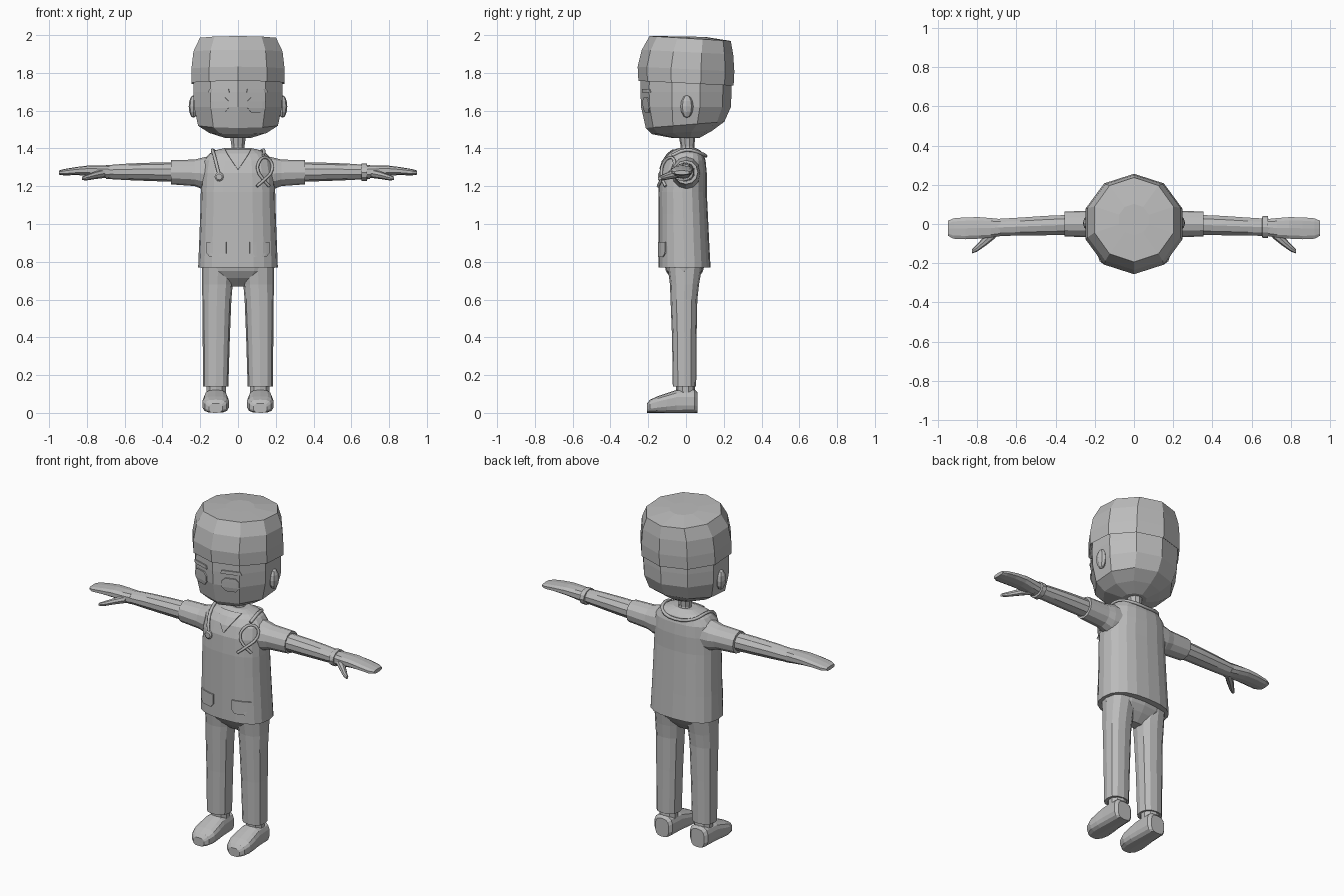
import bpy, bmesh, math
from mathutils import Vector
from mathutils.bvhtree import BVHTree

grey = bpy.data.materials.new("plain_grey")
grey.diffuse_color = (0.5, 0.5, 0.5, 1)


def finish(name, bm):
    bmesh.ops.recalc_face_normals(bm, faces=bm.faces)
    me = bpy.data.meshes.new(name)
    bm.to_mesh(me)
    bm.free()
    me.materials.append(grey)
    ob = bpy.data.objects.new(name, me)
    bpy.context.collection.objects.link(ob)
    return ob


def loft(name, rings, n=12, power=2.0, axis="z", side=1):
    """Skin rings (t, centre_a, centre_b, radius_a, radius_b, tilt) along an axis."""
    bm = bmesh.new()
    loops = []
    for t, ca, cb, ra, rb, *tilt in rings:
        loop = []
        for i in range(n):
            w = math.pi / 2 + 2 * math.pi * i / n
            c, s = math.cos(w), math.sin(w)
            a = ra * math.copysign(abs(c) ** (2 / power), c)
            b = rb * math.copysign(abs(s) ** (2 / power), s)
            k = (tilt[0] if tilt else 0) * b
            if axis == "z":
                p = (ca + a, cb + b, t + k)
            elif axis == "x":
                p = (t + k, ca + a, cb + b)
            else:
                p = (ca + a, t + k, cb + b)
            loop.append(bm.verts.new((p[0] * side, p[1], p[2])))
        loops.append(loop)
    for lo, hi in zip(loops, loops[1:]):
        for i in range(n):
            j = (i + 1) % n
            bm.faces.new((lo[i], lo[j], hi[j], hi[i]))
    bm.faces.new(loops[0])
    bm.faces.new(loops[-1])
    return finish(name, bm)


def tree_of(ob):
    me = ob.data
    return BVHTree.FromPolygons([v.co for v in me.vertices],
                                [list(p.vertices) for p in me.polygons])


def front_y(tree, x, z):
    hit = tree.ray_cast(Vector((x, -1, z)), Vector((0, 1, 0)))[0]
    return hit.y if hit else -0.08


def patch(name, tree, rows, thick=0.009, cols=6):
    """Thin plate laid on a front surface; rows are (z, x_start, x_end)."""
    bm = bmesh.new()
    grid = []
    for z, x0, x1 in rows:
        xs = [x0 + (x1 - x0) * i / cols for i in range(cols + 1)]
        grid.append([bm.verts.new((x, front_y(tree, x, z) - 0.003, z)) for x in xs])
    for r0, r1 in zip(grid, grid[1:]):
        for i in range(cols):
            bm.faces.new((r0[i], r0[i + 1], r1[i + 1], r1[i]))
    ob = finish(name, bm)
    m = ob.modifiers.new("thickness", "SOLIDIFY")
    m.thickness, m.offset = thick, 0


def tube(name, pts, radius):
    cu = bpy.data.curves.new(name, "CURVE")
    cu.dimensions, cu.bevel_depth, cu.bevel_resolution = "3D", radius, 1
    cu.use_fill_caps, cu.resolution_u = True, 3
    sp = cu.splines.new("BEZIER")
    sp.bezier_points.add(len(pts) - 1)
    for bp, p in zip(sp.bezier_points, pts):
        bp.co = p
        bp.handle_left_type = bp.handle_right_type = "AUTO"
    cu.materials.append(grey)
    bpy.context.collection.objects.link(bpy.data.objects.new(name, cu))


# Head, cap and neck
head = loft("head", [
    (1.455, 0, 0.0, 0.07, 0.07),
    (1.485, 0, -0.02, 0.16, 0.16, 0.06),
    (1.525, 0, -0.005, 0.222, 0.208, 0.08),
    (1.62, 0, 0, 0.245, 0.238),
    (1.70, 0, 0, 0.248, 0.241),
    (1.77, 0, 0, 0.246, 0.24)], n=10)
loft("cap", [
    (1.765, 0, 0, 0.235, 0.23, -0.05),
    (1.745, 0, 0, 0.260, 0.252, -0.05),
    (1.82, 0, 0, 0.259, 0.256, -0.05),
    (1.91, 0, 0.008, 0.248, 0.242, -0.05),
    (1.982, 0, 0.022, 0.212, 0.215, -0.06),
    (1.992, 0, 0.022, 0.08, 0.08, -0.02)], n=10)
loft("neck", [(1.36, 0, 0.01, 0.045, 0.045), (1.41, 0, 0.008, 0.036, 0.036),
              (1.48, 0, 0.005, 0.046, 0.046)], n=10)

# Shirt body
shirt = loft("shirt", [
    (0.77, 0, -0.008, 0.211, 0.138),
    (0.92, 0, -0.012, 0.205, 0.134),
    (1.05, 0, -0.015, 0.200, 0.131),
    (1.17, 0, -0.018, 0.197, 0.128),
    (1.27, 0, -0.015, 0.192, 0.125),
    (1.335, 0, -0.008, 0.182, 0.112),
    (1.372, 0, 0.0, 0.152, 0.093),
    (1.39, 0, 0.002, 0.122, 0.072),
    (1.402, 0, 0.005, 0.07, 0.045)], n=20, power=2.5)
chest, face = tree_of(shirt), tree_of(head)

# Trouser hips
loft("hips", [(0.67, 0, -0.005, 0.06, 0.03), (0.715, 0, -0.008, 0.15, 0.075),
              (0.75, 0, -0.008, 0.19, 0.098), (0.80, 0, -0.008, 0.196, 0.11)],
     n=16, power=2.4)

for s, tag in ((1, "left"), (-1, "right")):
    # Legs and shoes
    loft(tag + "_trouser_leg", [
        (0.14, 0.118, -0.008, 0.067, 0.062), (0.4, 0.115, -0.009, 0.072, 0.065),
        (0.6, 0.112, -0.011, 0.077, 0.071), (0.68, 0.109, -0.008, 0.081, 0.077),
        (0.78, 0.105, -0.006, 0.085, 0.092)], power=2.4, side=s)
    loft(tag + "_ankle", [(0.08, 0.116, 0, 0.054, 0.05),
                          (0.16, 0.116, -0.004, 0.054, 0.05)], n=10, side=s)
    loft(tag + "_shoe", [(y, 0.118, h / 2, w, h / 2) for y, w, h in (
        (0.06, 0.045, 0.11), (0.045, 0.06, 0.125), (-0.05, 0.064, 0.122),
        (-0.10, 0.069, 0.105), (-0.15, 0.071, 0.088), (-0.19, 0.058, 0.07),
        (-0.206, 0.036, 0.05))], n=14, power=3, axis="y", side=s)

    # Sleeve, arm, hand and thumb
    loft(tag + "_sleeve", [
        (0.11, 0.0, 1.268, 0.08, 0.10), (0.19, 0.0, 1.268, 0.075, 0.083),
        (0.23, 0.0, 1.271, 0.068, 0.070), (0.355, 0.0, 1.274, 0.063, 0.064)],
         axis="x", side=s)
    loft(tag + "_arm", [
        (0.33, -0.004, 1.275, 0.053, 0.052), (0.45, -0.008, 1.276, 0.052, 0.049),
        (0.58, -0.013, 1.276, 0.048, 0.044), (0.70, -0.018, 1.275, 0.046, 0.036)],
         n=10, axis="x", side=s)
    loft(tag + "_hand", [
        (0.68, -0.018, 1.275, 0.045, 0.036), (0.73, -0.020, 1.279, 0.052, 0.032),
        (0.79, -0.020, 1.283, 0.057, 0.027), (0.86, -0.022, 1.280, 0.058, 0.021),
        (0.92, -0.023, 1.274, 0.054, 0.017), (0.948, -0.022, 1.272, 0.040, 0.011)],
         n=10, power=2.6, axis="x", side=s)
    loft(tag + "_thumb", [
        (0.705, -0.04, 1.268, 0.03, 0.024), (0.755, -0.082, 1.258, 0.028, 0.020),
        (0.80, -0.122, 1.246, 0.019, 0.015), (0.826, -0.140, 1.241, 0.010, 0.009)],
         n=8, axis="x", side=s)

    # Ears
    bm = bmesh.new()
    bmesh.ops.create_uvsphere(bm, u_segments=8, v_segments=6, radius=1)
    for v in bm.verts:
        v.co = (s * 0.236 + v.co.x * 0.025, 0.005 + v.co.y * 0.034, 1.622 + v.co.z * 0.06)
    finish(tag + "_ear", bm)

    # Eyes, brows and pockets
    patch(tag + "_eye", face, [(1.67, s * 0.07, s * 0.125), (1.65, s * 0.05, s * 0.145),
          (1.615, s * 0.05, s * 0.145), (1.59, s * 0.07, s * 0.125)])
    patch(tag + "_brow", face, [(1.715, s * 0.05, s * 0.15), (1.695, s * 0.045, s * 0.155)])
    patch(tag + "_pocket", chest, [(0.905, s * 0.062, s * 0.165), (0.89, s * 0.062, s * 0.165),
          (0.845, s * 0.062, s * 0.165), (0.826, s * 0.08, s * 0.147)])

# V-neck opening
patch("neckline", chest, [(1.392, -0.068, 0.068), (1.37, -0.056, 0.056),
                          (1.33, -0.03, 0.03), (1.29, -0.002, 0.002)])


# Stethoscope draped around the neck
def on_chest(x, z, lift=0.008):
    return (x, front_y(chest, x, z) - lift, z)


tube("stethoscope_tube",
     [on_chest(-0.10, 1.26), on_chest(-0.115, 1.32), on_chest(-0.128, 1.37),
      (-0.135, 0.0, 1.392), (-0.105, 0.075, 1.375), (0, 0.105, 1.36),
      (0.105, 0.075, 1.375), (0.135, 0.0, 1.392), on_chest(0.135, 1.362)], 0.009)
tube("stethoscope_headset",
     [on_chest(0.10, 1.20, 0.016), on_chest(0.14, 1.235, 0.014), on_chest(0.18, 1.285, 0.01),
      on_chest(0.175, 1.33), on_chest(0.142, 1.352), on_chest(0.112, 1.33),
      on_chest(0.105, 1.285), on_chest(0.135, 1.235), on_chest(0.165, 1.20)], 0.008)
y = front_y(chest, -0.1, 1.25)
loft("chest_piece", [(y + 0.01, -0.1, 1.25, 0.024, 0.024), (y - 0.012, -0.1, 1.25, 0.024, 0.024),
                     (y - 0.018, -0.1, 1.25, 0.016, 0.016)], axis="y")

# Wristwatch strap
loft("watch_strap", [(0.652, -0.016, 1.273, 0.04, 0.036), (0.655, -0.016, 1.273, 0.056, 0.046),
                     (0.682, -0.016, 1.273, 0.056, 0.046), (0.685, -0.016, 1.273, 0.04, 0.036)],
     axis="x")
